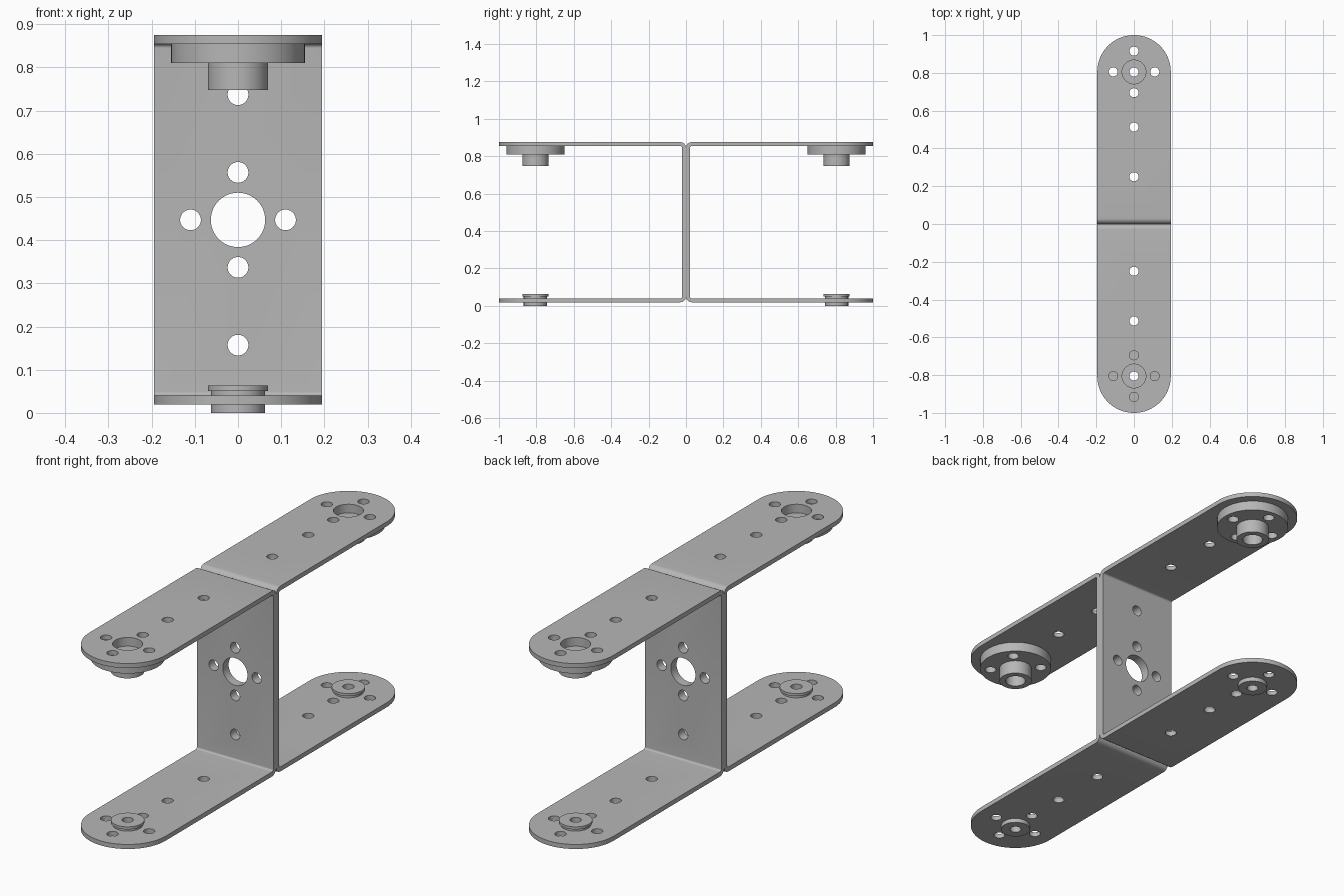
import bpy, bmesh
from math import pi, sin, cos
from mathutils import Matrix, Vector

cube = bpy.data.objects.get("Cube")
if cube:
    bpy.data.objects.remove(cube, do_unlink=True)

HALF_W, PIVOT, THICK = 0.195, 0.805, 0.021
LOW, HIGH = 0.019, 0.875          # outer faces of the two arms
MID = (LOW + HIGH) / 2
HOLE, CROSS, BIG = 0.024, 0.11, 0.063
SIDES = 48

metal = bpy.data.materials.new("brushed grey metal")
metal.use_nodes = True
grey = (0.47, 0.47, 0.47, 1)
metal.diffuse_color = grey
metal.node_tree.nodes["Principled BSDF"].inputs["Base Color"].default_value = grey


def make(name, bm):
    bmesh.ops.recalc_face_normals(bm, faces=bm.faces)
    mesh = bpy.data.meshes.new(name)
    bm.to_mesh(mesh)
    bm.free()
    mesh.materials.append(metal)
    obj = bpy.data.objects.new(name, mesh)
    bpy.context.collection.objects.link(obj)
    return obj


def prism(name, points, depth):
    bm = bmesh.new()
    face = bm.faces.new([bm.verts.new(p) for p in points])
    moved = bmesh.ops.extrude_face_region(bm, geom=[face])["geom"]
    verts = [v for v in moved if isinstance(v, bmesh.types.BMVert)]
    bmesh.ops.translate(bm, verts=verts, vec=depth)
    return make(name, bm)


def rod(bm, centre, radius, length, axis="Z"):
    turn = Matrix.Rotation(pi / 2, 4, "X") if axis == "Y" else Matrix()
    bmesh.ops.create_cone(bm, cap_ends=True, segments=SIDES, radius1=radius,
                          radius2=radius, depth=length,
                          matrix=Matrix.Translation(centre) @ turn)


def select(obj):
    bpy.ops.object.select_all(action="DESELECT")
    obj.select_set(True)
    bpy.context.view_layer.objects.active = obj


def carve(obj, cutter, operation="DIFFERENCE"):
    cutter.hide_render = True
    mod = obj.modifiers.new("carve", "BOOLEAN")
    mod.operation, mod.object, mod.solver = operation, cutter, "EXACT"
    select(obj)
    bpy.ops.object.modifier_apply(modifier=mod.name)
    bpy.data.objects.remove(cutter, do_unlink=True)


def smooth(obj):
    select(obj)
    bpy.ops.object.shade_smooth_by_angle(angle=0.6)


def lathe(name, profile):
    bm = bmesh.new()
    verts = [bm.verts.new((r, 0, z)) for r, z in profile]
    edges = [bm.edges.new((a, b)) for a, b in zip(verts, verts[1:] + verts[:1])]
    bmesh.ops.spin(bm, geom=verts + edges, cent=(0, 0, 0), axis=(0, 0, 1),
                   angle=2 * pi, steps=SIDES, use_merge=True)
    bmesh.ops.remove_doubles(bm, verts=bm.verts, dist=1e-5)
    return make(name, bm)


def cross(offset):
    return [(offset, 0), (-offset, 0), (0, offset), (0, -offset)]


# Bent U section: outer and inner outlines with rounded corners
def outline(inset, radius):
    y, low, high = inset, LOW + inset, HIGH - inset
    pts = [(1.05, low)]
    for corner, start in ((low + radius, -pi / 2), (high - radius, pi)):
        for i in range(9):
            a = start - i * pi / 16
            pts.append((y + radius + radius * cos(a), corner + radius * sin(a)))
    return pts + [(1.05, high)]


section = outline(0, 0.03) + outline(THICK, 0.009)[::-1]
bracket = prism("back_bracket", [(-HALF_W, y, z) for y, z in section],
                (2 * HALF_W, 0, 0))

# Round the arm ends
stadium = [(HALF_W * cos(i * pi / 40), PIVOT + HALF_W * sin(i * pi / 40), -1)
           for i in range(41)]
stadium += [(-HALF_W, -0.1, -1), (HALF_W, -0.1, -1)]
carve(bracket, prism("end_shape", stadium, (0, 0, 3)), "INTERSECT")

# Drill the arms and the wall
bm = bmesh.new()
rod(bm, (0, PIVOT, MID), BIG, 2)
rod(bm, (0, 0, MID), BIG, 0.2, "Y")
for u, v in cross(CROSS):
    rod(bm, (u, PIVOT + v, MID), HOLE, 2)
    rod(bm, (u, 0, MID + v), HOLE, 0.2, "Y")
for y in (0.25, 0.513):
    rod(bm, (0, y, MID), HOLE, 2)
for side in (-1, 1):
    rod(bm, (0, 0, MID + side * 0.29), HOLE, 0.2, "Y")
carve(bracket, make("drill", bm))
smooth(bracket)

# Matching bracket, back to back
front = bracket.copy()
front.data = bracket.data.copy()
front.name = "front_bracket"
front.rotation_euler.z = pi
bpy.context.collection.objects.link(front)

# Pivot hardware: drive horn under the top arm, flanged bearing in the lower arm
plate_under = HIGH - THICK
horn_profile = [(HOLE, 0.835), (BIG, 0.835), (BIG, plate_under),
                (0.155, plate_under), (0.155, 0.81), (0.07, 0.81),
                (0.07, 0.748), (0.043, 0.748), (0.043, 0.805), (HOLE, 0.805)]
bearing_profile = [(HOLE, 0), (0.0625, 0), (0.0625, 0.051), (0.07, 0.051),
                   (0.07, 0.063), (HOLE, 0.063)]
for label, y, turn in (("back", PIVOT, 0), ("front", -PIVOT, pi / 4)):
    horn = lathe(label + "_drive_horn", horn_profile)
    bm = bmesh.new()
    for u, v in cross(CROSS):
        rod(bm, (u, v, 0.83), HOLE, 0.1)
    carve(horn, make("drill", bm))
    bearing = lathe(label + "_bearing", bearing_profile)
    for obj in (horn, bearing):
        smooth(obj)
        obj.location.y = y
        obj.rotation_euler.z = turn
